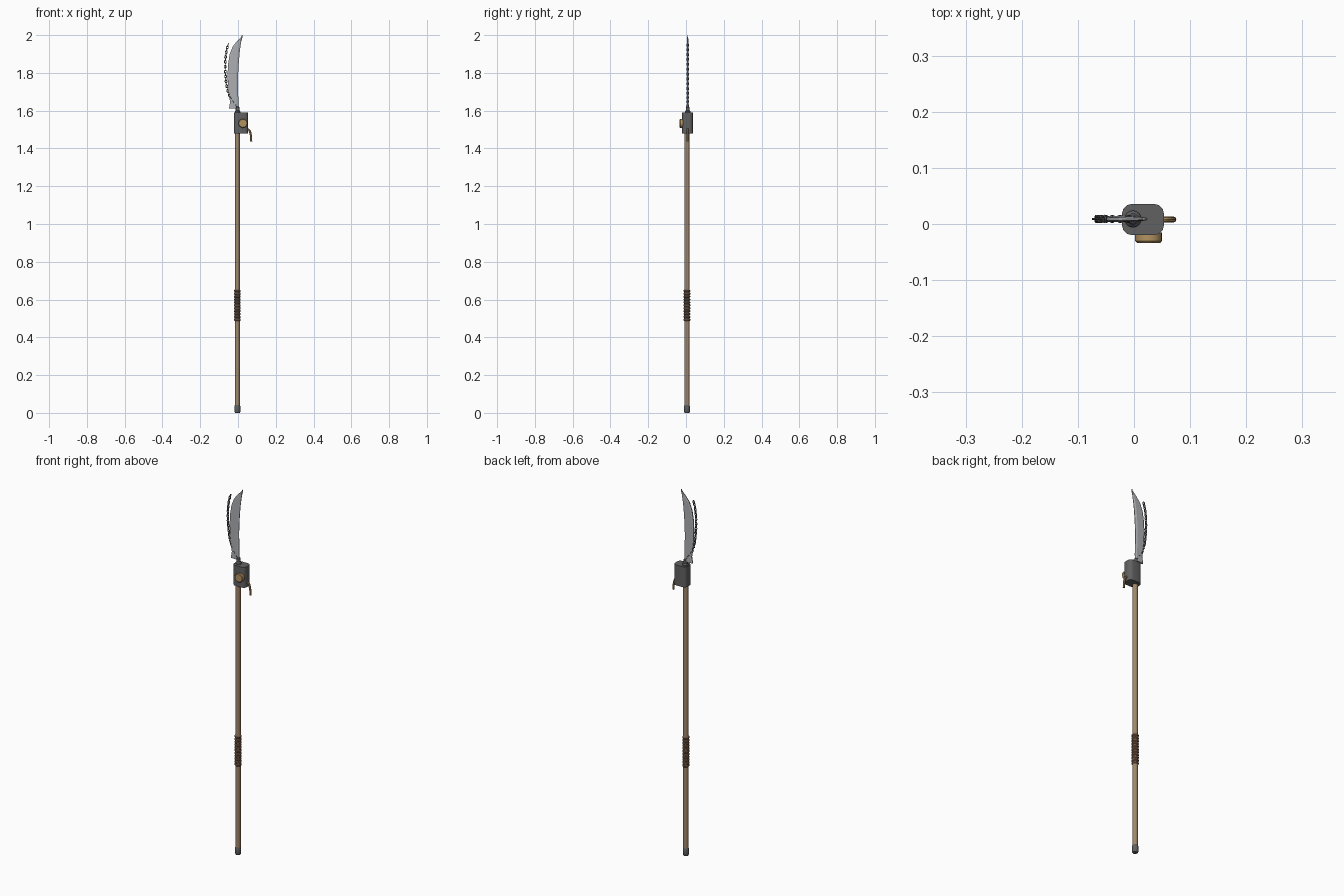
import bpy, bmesh, math
from mathutils import Vector, Matrix

if "Cube" in bpy.data.objects:
    bpy.data.objects.remove(bpy.data.objects["Cube"])

CY = 0.008  # depth of the main axis


def mat(name, rgb):
    m = bpy.data.materials.new(name)
    m.diffuse_color = (*rgb, 1)
    m.use_nodes = True
    m.node_tree.nodes["Principled BSDF"].inputs["Base Color"].default_value = m.diffuse_color
    return m


WOOD = mat("wood", (0.36, 0.24, 0.14))
LEATHER = mat("leather", (0.22, 0.13, 0.08))
BRASS = mat("brass", (0.45, 0.29, 0.12))
DARK = mat("dark_metal", (0.12, 0.12, 0.12))
STEEL = mat("steel", (0.42, 0.43, 0.45))


def finish(ob, name, m, smooth=True):
    ob.name = name
    ob.data.materials.append(m)
    if smooth:
        bpy.ops.object.select_all(action='DESELECT')
        ob.select_set(True)
        bpy.context.view_layer.objects.active = ob
        bpy.ops.object.shade_smooth_by_angle(angle=math.radians(35))
    return ob


def from_bmesh(bm, name, m, smooth=True):
    bmesh.ops.recalc_face_normals(bm, faces=bm.faces)
    me = bpy.data.meshes.new(name)
    bm.to_mesh(me)
    bm.free()
    ob = bpy.data.objects.new(name, me)
    bpy.context.collection.objects.link(ob)
    return finish(ob, name, m, smooth)


def lathe(name, profile, m, origin=(0, CY, 0), rot=Matrix(), sides=16):
    # rings of (radius, height) around local z, capped at both ends
    bm = bmesh.new()
    rings = [[bm.verts.new((r * math.cos(2 * math.pi * i / sides),
                            r * math.sin(2 * math.pi * i / sides), z))
              for i in range(sides)] for r, z in profile]
    for a, b in zip(rings, rings[1:]):
        for i in range(sides):
            j = (i + 1) % sides
            bm.faces.new((a[i], a[j], b[j], b[i]))
    bm.faces.new(rings[0])
    bm.faces.new(rings[-1])
    bm.transform(Matrix.Translation(origin) @ rot)
    return from_bmesh(bm, name, m)


def tube(name, pts, radius, m):
    cu = bpy.data.curves.new(name, 'CURVE')
    cu.dimensions = '3D'
    cu.bevel_depth, cu.bevel_resolution = radius, 2
    cu.resolution_u, cu.use_fill_caps = 6, True
    sp = cu.splines.new('BEZIER')
    sp.bezier_points.add(len(pts) - 1)
    for bp, p in zip(sp.bezier_points, pts):
        bp.co = p
        bp.handle_left_type = bp.handle_right_type = 'AUTO'
    ob = bpy.data.objects.new(name, cu)
    bpy.context.collection.objects.link(ob)
    bpy.ops.object.select_all(action='DESELECT')
    ob.select_set(True)
    bpy.context.view_layer.objects.active = ob
    bpy.ops.object.convert(target='MESH')
    return finish(bpy.context.object, name, m)


# Pole and butt cap
lathe("pole", [(0.0135, 0.03), (0.0135, 1.5)], WOOD, (-0.003, CY - 0.003, 0))
lathe("butt_cap", [(0.012, 0), (0.0155, 0.006), (0.0155, 0.034), (0.0135, 0.042)],
      DARK, (-0.003, CY - 0.003, 0))

# Ribbed grip
prof = [(0.0135, 0.485)]
for i in range(11):
    z = 0.487 + i * 0.0153
    prof += [(0.0145, z), (0.0175, z + 0.003), (0.0175, z + 0.009), (0.0145, z + 0.012)]
prof.append((0.0135, 0.656))
lathe("grip", prof, LEATHER, (-0.003, CY - 0.003, 0))

# Motor housing with rounded upright edges
bm = bmesh.new()
bmesh.ops.create_cube(bm, size=1)
bm.transform(Matrix.Translation((0.016, CY, 1.535)) @ Matrix.Diagonal((0.075, 0.056, 0.112, 1)))
upright = [e for e in bm.edges if abs(e.verts[0].co.z - e.verts[1].co.z) > 0.05]
bmesh.ops.bevel(bm, geom=upright, offset=0.018, segments=3, profile=0.5, affect='EDGES')
from_bmesh(bm, "motor_housing", DARK)

# Round cover on the front of the housing
front = Matrix.Rotation(math.pi / 2, 4, 'X')
lathe("round_cover", [(0.024, 0), (0.024, 0.015), (0.021, 0.0185)], BRASS,
      (0.026, -0.015, 1.533), front, 20)

# Side lever
tube("side_lever", [(0.046, CY, 1.503), (0.057, CY, 1.499), (0.067, CY, 1.475),
                    (0.070, CY, 1.437)], 0.0055, BRASS)

# Collar between housing and blade
lathe("collar", [(0.015, 1.585), (0.015, 1.595), (0.010, 1.602), (0.010, 1.618), (0.007, 1.622)],
      DARK, (-0.002, CY + 0.001, 0))

# Blade: lofted from stations of (left x, right x, z)
stations = [(-0.048, 0.001, 1.611), (-0.042, 0.002, 1.645), (-0.049, 0.001, 1.69),
            (-0.054, 0.000, 1.75), (-0.055, 0.001, 1.80), (-0.052, 0.004, 1.85),
            (-0.044, 0.008, 1.90), (-0.028, 0.013, 1.94), (-0.004, 0.018, 1.97),
            (0.016, 0.024, 1.99), (0.0205, 0.0225, 2.0)]
bm = bmesh.new()
rings = []
for l, r, z in stations:
    w = r - l
    t = 0.005 * min(1, 0.3 + w / 0.05)
    section = [(l, -t * .5), (l + w * .15, -t), (r - w * .2, -t), (r, -t * .25),
               (r, t * .25), (r - w * .2, t), (l + w * .15, t), (l, t * .5)]
    rings.append([bm.verts.new((x, CY + 0.001 + y, z)) for x, y in section])
for a, b in zip(rings, rings[1:]):
    for i in range(8):
        j = (i + 1) % 8
        bm.faces.new((a[i], a[j], b[j], b[i]))
bm.faces.new(rings[0])
bm.faces.new(rings[-1])
from_bmesh(bm, "blade", STEEL, False)

# Chain: interlocking oval links along the convex edge
path = [Vector((x, CY + 0.001, z)) for x, z in
        ((-0.004, 1.615), (-0.016, 1.636), (-0.032, 1.657), (-0.045, 1.68), (-0.056, 1.71),
         (-0.063, 1.75), (-0.067, 1.80), (-0.068, 1.84), (-0.066, 1.88),
         (-0.061, 1.92), (-0.053, 1.947))]


def at_length(s):
    for a, b in zip(path, path[1:]):
        d = (b - a).length
        if s <= d:
            return a + (b - a) * s / d, (b - a).normalized()
        s -= d
    return path[-1], (path[-1] - path[-2]).normalized()


def add_link(bm, frame, major=12, minor=6, wire=0.0023):
    g = []
    for i in range(major):
        a = 2 * math.pi * i / major
        ca, sa = math.cos(a), math.sin(a)
        row = []
        for k in range(minor):
            b = 2 * math.pi * k / minor
            p = Vector(((0.0052 + wire * math.cos(b)) * ca, wire * math.sin(b),
                        (0.0085 + wire * math.cos(b)) * sa))
            row.append(bm.verts.new(frame @ p))
        g.append(row)
    for i in range(major):
        for k in range(minor):
            i2, k2 = (i + 1) % major, (k + 1) % minor
            bm.faces.new((g[i][k], g[i2][k], g[i2][k2], g[i][k2]))


total = sum((b - a).length for a, b in zip(path, path[1:]))
bm = bmesh.new()
count = 28
for n in range(count):
    p, d = at_length(total * n / (count - 1))
    rot = Vector((0, 0, 1)).rotation_difference(d).to_matrix().to_4x4()
    add_link(bm, Matrix.Translation(p) @ rot @ Matrix.Rotation(math.pi / 2 * (n % 2), 4, 'Z'))
from_bmesh(bm, "chain", DARK)
